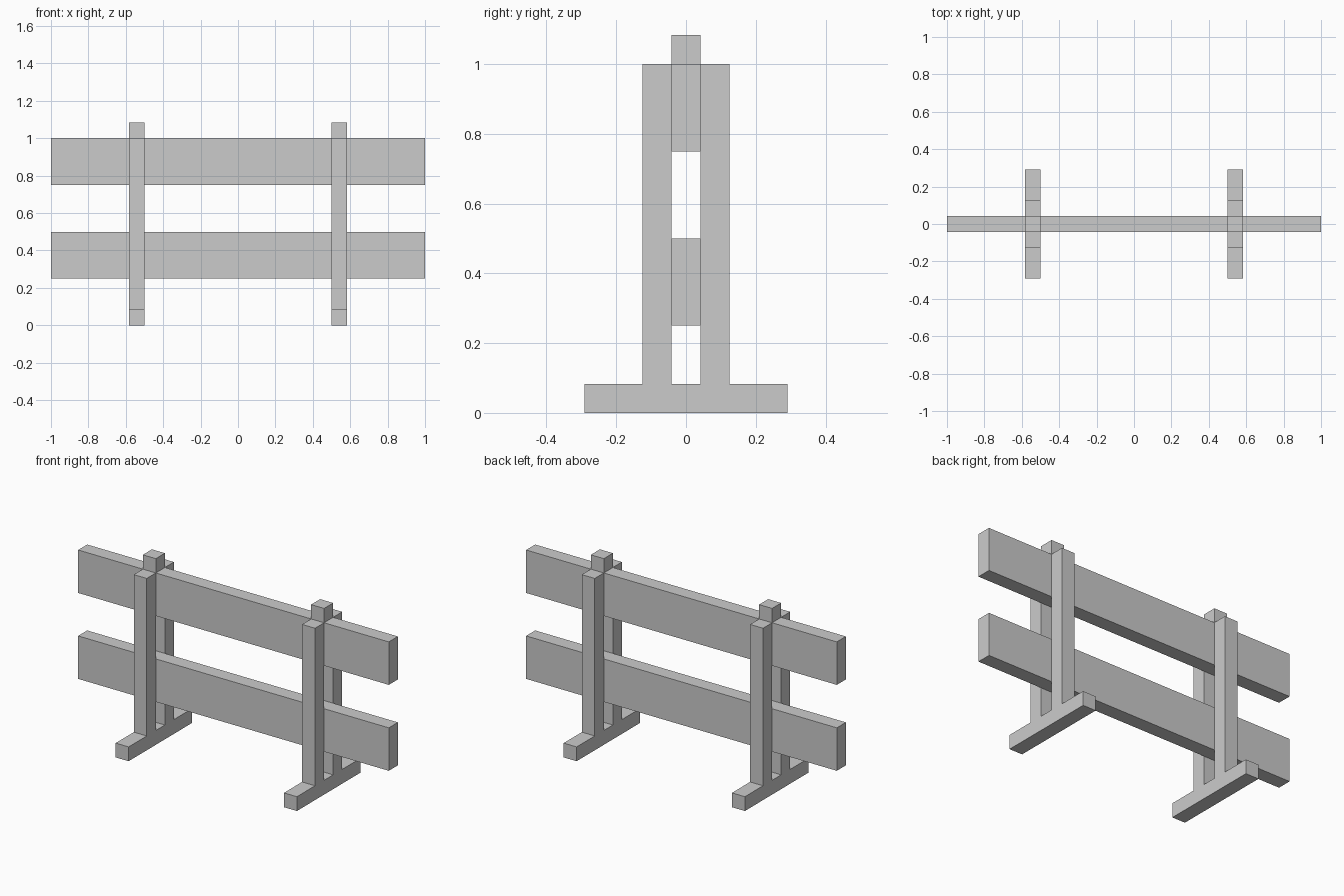
import bpy

if "Cube" in bpy.data.objects:
    bpy.data.objects.remove(bpy.data.objects["Cube"])

U = 1 / 12  # timber thickness


def box(name, x, y, z):
    """Box spanning the given (min, max) ranges."""
    bpy.ops.mesh.primitive_cube_add(size=1, location=[(a + b) / 2 for a, b in (x, y, z)])
    ob = bpy.context.object
    ob.name = ob.data.name = name
    ob.scale = [b - a for a, b in (x, y, z)]
    bpy.ops.object.transform_apply(location=False, rotation=False, scale=True)
    return ob


# Horizontal planks
box("lower_plank", (-1, 1), (-U / 2, U / 2), (0.25, 0.5))
box("upper_plank", (-1, 1), (-U / 2, U / 2), (0.75, 1.0))

# Two stands: foot, a pair of posts clamping the planks, and a cap block
for side, x in (("left", (-0.5 - U, -0.5)), ("right", (0.5, 0.5 + U))):
    box(side + "_foot", x, (-3.5 * U, 3.5 * U), (0, U))
    box(side + "_front_post", x, (-1.5 * U, -U / 2), (U, 1.0))
    box(side + "_back_post", x, (U / 2, 1.5 * U), (U, 1.0))
    box(side + "_cap_block", x, (-U / 2, U / 2), (1.0, 1.0 + U))
